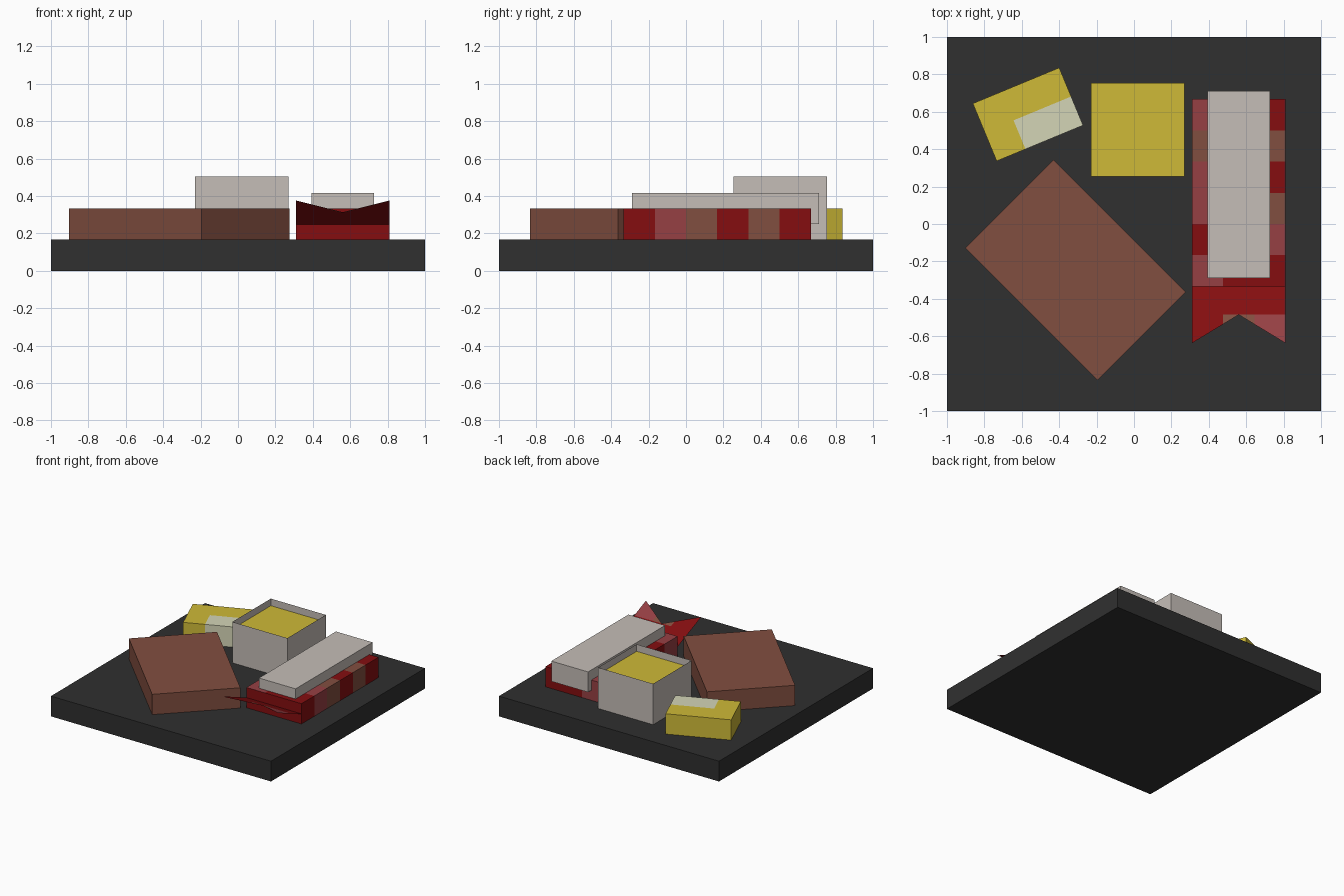
import bpy, bmesh, math
from mathutils import Matrix, Vector

if "Cube" in bpy.data.objects:
    bpy.data.objects.remove(bpy.data.objects["Cube"])


def material(name, r, g, b):
    def lin(c):
        c = min(c * 1.06 / 255, 1)
        return c / 12.92 if c <= 0.04045 else ((c + 0.055) / 1.055) ** 2.4
    m = bpy.data.materials.new(name)
    m.diffuse_color = (lin(r), lin(g), lin(b), 1)
    m.use_nodes = True
    m.node_tree.nodes["Principled BSDF"].inputs["Base Color"].default_value = m.diffuse_color
    return m


SLATE = material("dark slate", 45, 45, 45)
BROWN = material("brown", 122, 74, 60)
YELLOW = material("yellow", 195, 175, 52)
CREAM = material("cream", 200, 201, 172)
WHITE = material("rice white", 186, 179, 173)
RED = material("deep red", 125, 13, 15)
PINK = material("pink", 142, 60, 64)


def finish(name, bm, mats):
    me = bpy.data.meshes.new(name)
    bm.to_mesh(me)
    bm.free()
    for m in mats:
        me.materials.append(m)
    ob = bpy.data.objects.new(name, me)
    bpy.context.collection.objects.link(ob)
    return ob


def box(name, center, size, mats, angle=0, cuts=(), rule=None):
    """Box with optional cuts (axis, local position) and a face colour rule."""
    bm = bmesh.new()
    bmesh.ops.create_cube(bm, size=1, matrix=Matrix.Diagonal((*size, 1)))
    for axis, pos in cuts:
        n = Vector((0, 0, 0))
        n[axis] = 1
        bmesh.ops.bisect_plane(bm, geom=bm.verts[:] + bm.edges[:] + bm.faces[:],
                               plane_co=n * pos, plane_no=n)
    if rule:
        bm.normal_update()
        for f in bm.faces:
            f.material_index = rule(f.calc_center_median(), f.normal)
    bm.transform(Matrix.Translation(center) @ Matrix.Rotation(math.radians(angle), 4, 'Z'))
    return finish(name, bm, mats)


def sheet(name, polys, mats):
    bm = bmesh.new()
    for pts, mat in polys:
        f = bm.faces.new([bm.verts.new(p) for p in pts])
        f.material_index = mat
    bmesh.ops.remove_doubles(bm, verts=bm.verts[:], dist=0.0001)
    return finish(name, bm, mats)


U = 1 / 6          # base unit of the blocks
Z0 = U             # top of the tray

# Tray and the large rotated block
box("tray", (0, 0, U / 2), (2, 2, U), [SLATE])
box("brown_block", (-0.313, -0.246, Z0 + U / 2), (6 * U, 4 * U, U), [BROWN], -45)

# Yellow block with a cream corner that wraps down its sides
box("yellow_block", (-0.567, 0.586, Z0 + U / 2), (3 * U, 2 * U, U), [YELLOW, CREAM], 22.5,
    cuts=[(0, -U / 2), (1, 0)],
    rule=lambda c, n: int(c.x > -U / 2 and c.y < -0.01 and n.z > -0.5))

# Open square cup with thin walls and a yellow filling just below the rim
cx, cy, h, top, fill = 0.02, 0.505, 0.25, 0.503, 0.445
ring = [(cx - h, cy - h), (cx + h, cy - h), (cx + h, cy + h), (cx - h, cy + h)]
walls = [([(*a, Z0), (*b, Z0), (*b, top), (*a, top)], 0)
         for a, b in zip(ring, ring[1:] + ring[:1])]
sheet("cup_walls", walls, [WHITE])
sheet("cup_filling", [([(*p, fill) for p in ring], 0)], [YELLOW])

# Striped slab: three columns by six rows of colour patches
RIGHT = [0, 1, 2, 0, 2, 0]
MIDDLE = [0, 1, 2, 0, 2, 0]
LEFT = [1, 0, 1, 1, 2, 1]


def slab_color(c, n):
    if n.y < -0.5:
        return 0
    col = min(2, max(0, int((c.x + 1.5 * U) / U)))
    row = min(5, max(0, int((c.y + 3 * U) / U)))
    return (LEFT, MIDDLE, RIGHT)[col][row]


box("striped_slab", (0.56, 0.167, Z0 + U / 2), (3 * U, 6 * U, U), [RED, PINK, BROWN],
    cuts=[(0, -U / 2), (0, U / 2)] + [(1, i * U) for i in range(-2, 3)], rule=slab_color)
box("white_block", (0.56, 0.21, 2 * U), (2 * U, 6 * U, U), [WHITE])

# Raised swallow tail: a thin tilted sheet, notched at the front
Y0, YN, YT = -0.333, -0.485, -0.637
XL, XA, XM, XB, XR = 0.31, 0.477, 0.56, 0.643, 0.81
YA = YT + (YN - YT) * (XA - XL) / (XM - XL)


def lift(pts, drop=0.0):
    return [(x, y, 0.25 + (Y0 - y) * math.tan(math.radians(22.5)) - drop) for x, y in pts]


sheet("tail_top", [
    (lift([(XL, YN), (XA, YN), (XM, YN), (XB, YN), (XR, YN), (XR, Y0), (XL, Y0)]), 0),
    (lift([(XL, YT), (XA, YA), (XA, YN), (XL, YN)]), 0),
    (lift([(XA, YA), (XM, YN), (XA, YN)]), 2),
    (lift([(XM, YN), (XB, YA), (XB, YN)]), 2),
    (lift([(XB, YA), (XR, YT), (XR, YN), (XB, YN)]), 1)], [RED, PINK, BROWN])
sheet("tail_underside", [
    (lift([(XL, Y0), (XM, Y0), (XM, YN), (XL, YT)], 0.003), 0),
    (lift([(XM, Y0), (XR, Y0), (XR, YT), (XM, YN)], 0.003), 0)], [RED])
